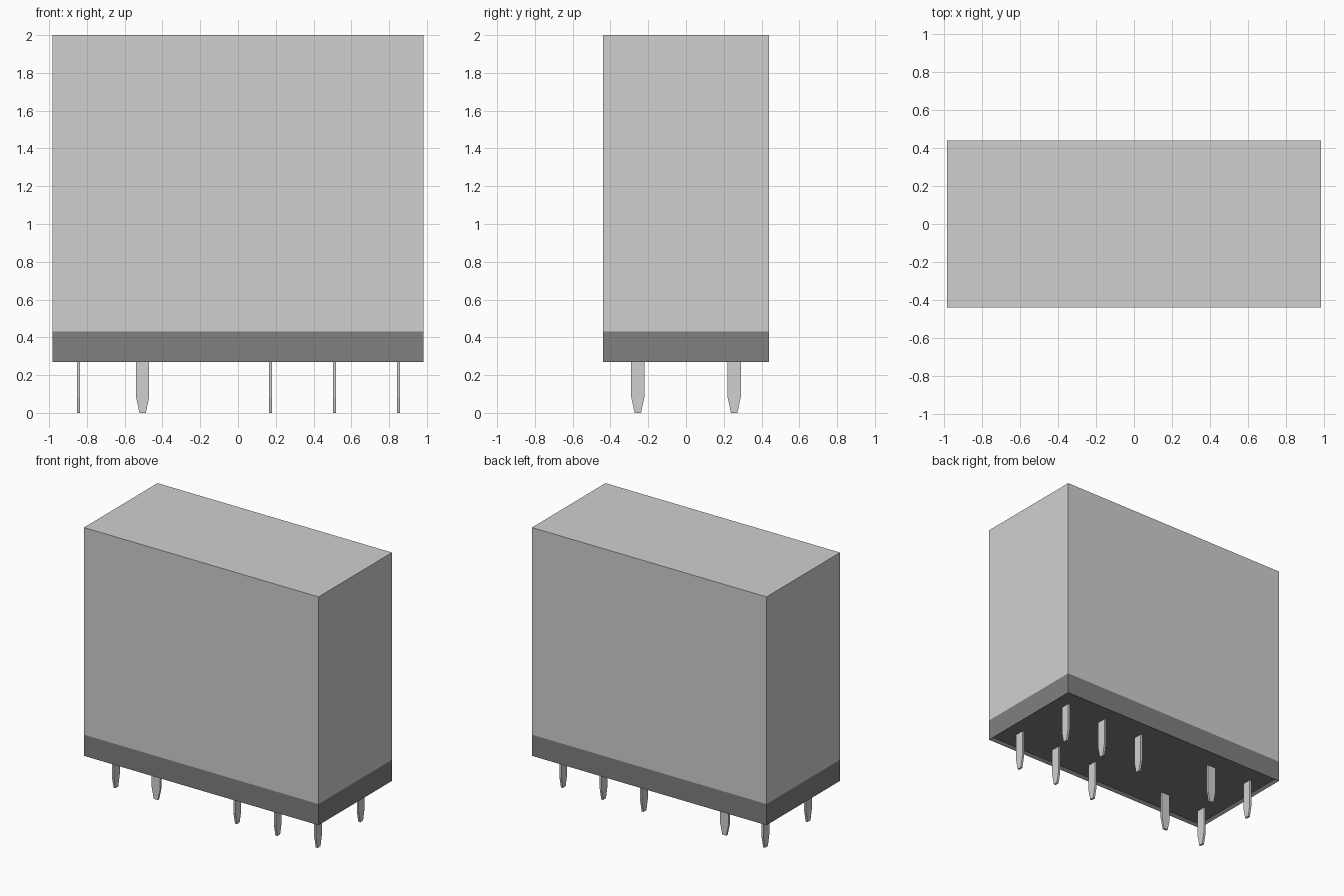
import bpy, bmesh
from mathutils import Vector

cube = bpy.data.objects.get("Cube")
if cube:
    bpy.data.objects.remove(cube, do_unlink=True)

HX, HY = 0.983, 0.44              # half length and half depth of the housing
Z_BASE, Z_SPLIT, Z_TOP = 0.27, 0.43, 2.0


def material(name, value):
    mat = bpy.data.materials.new(name)
    mat.use_nodes = True
    colour = (value, value, value, 1)
    mat.diffuse_color = colour
    bsdf = mat.node_tree.nodes["Principled BSDF"]
    bsdf.inputs["Base Color"].default_value = colour
    bsdf.inputs["Roughness"].default_value = 0.6
    return mat


light_grey = material("light grey", 0.63)
dark_grey = material("dark grey", 0.216)


def finish(name, bm, mat):
    bmesh.ops.recalc_face_normals(bm, faces=bm.faces)
    mesh = bpy.data.meshes.new(name)
    bm.to_mesh(mesh)
    bm.free()
    mesh.materials.append(mat)
    obj = bpy.data.objects.new(name, mesh)
    bpy.context.collection.objects.link(obj)
    return obj


def block(z0, z1):
    """Housing-sized box between two heights."""
    bm = bmesh.new()
    bmesh.ops.create_cube(bm, size=1)
    bmesh.ops.scale(bm, vec=(2 * HX, 2 * HY, z1 - z0), verts=bm.verts)
    bmesh.ops.translate(bm, vec=(0, 0, (z0 + z1) / 2), verts=bm.verts)
    return bm


# Tall cover
finish("cover", block(Z_SPLIT, Z_TOP), light_grey)

# Base with a shallow recess underneath, leaving a thin rim
bm = block(Z_BASE, Z_SPLIT)
bm.normal_update()
bottom = min(bm.faces, key=lambda f: f.calc_center_median().z)
bmesh.ops.inset_region(bm, faces=[bottom], thickness=0.025)
bmesh.ops.translate(bm, vec=(0, 0, 0.02), verts=bottom.verts)
finish("base", bm, dark_grey)

# Flat blade pin: tapered profile extruded to its thickness
PROFILE = [(-0.017, 0), (0.017, 0), (0.035, 0.085),
           (0.035, 0.30), (-0.035, 0.30), (-0.035, 0.085)]


def pin(name, x, y, along_x, thickness=0.016):
    bm = bmesh.new()
    across = Vector((0, 1, 0)) if along_x else Vector((1, 0, 0))
    wide = Vector((1, 0, 0)) if along_x else Vector((0, 1, 0))
    start = Vector((x, y, 0)) - across * thickness / 2
    face = bm.faces.new([bm.verts.new(start + wide * w + Vector((0, 0, z)))
                         for w, z in PROFILE])
    out = bmesh.ops.extrude_face_region(bm, geom=[face])
    verts = [v for v in out["geom"] if isinstance(v, bmesh.types.BMVert)]
    bmesh.ops.translate(bm, vec=across * thickness, verts=verts)
    finish(name, bm, light_grey)


# Two rows of five pins; the second in each row is turned to face the front
for row, y in (("front", -0.255), ("back", 0.255)):
    for i, x in enumerate((-0.845, -0.505, 0.173, 0.512, 0.85)):
        pin(f"{row}_pin_{i + 1}", x, y, along_x=(i == 1))
